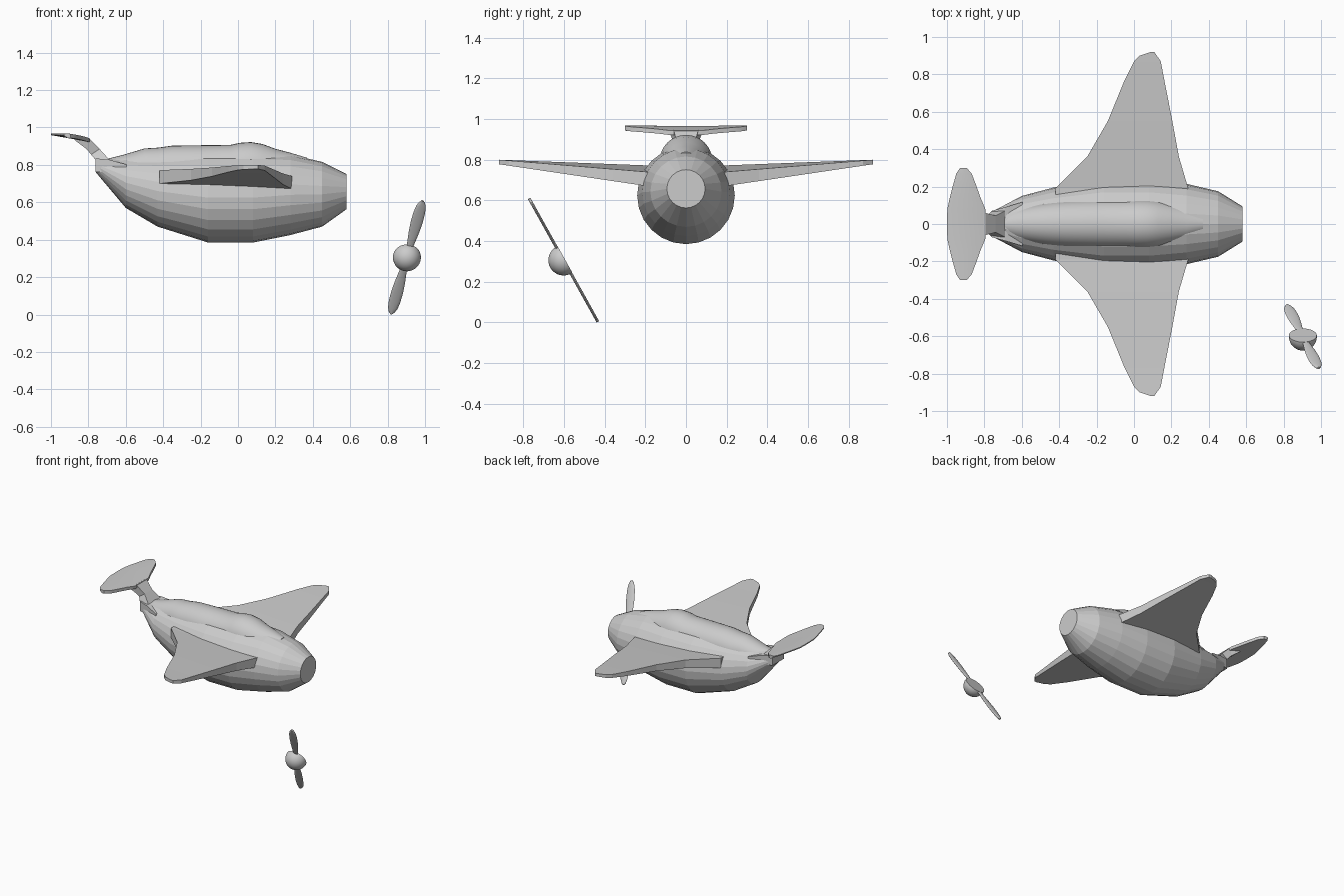
import bpy
import bmesh
import math
from mathutils import Vector, Matrix

cube = bpy.data.objects.get("Cube")
if cube:
    bpy.data.objects.remove(cube, do_unlink=True)

GREY = (0.6, 0.6, 0.6, 1.0)
mat = bpy.data.materials.new("plain grey")
mat.use_nodes = True
mat.diffuse_color = GREY
mat.node_tree.nodes["Principled BSDF"].inputs["Base Color"].default_value = GREY


def finish(name, bm, smooth=None):
    """Turn a bmesh into a named, coloured object."""
    bmesh.ops.recalc_face_normals(bm, faces=bm.faces)
    mesh = bpy.data.meshes.new(name)
    bm.to_mesh(mesh)
    bm.free()
    mesh.materials.append(mat)
    obj = bpy.data.objects.new(name, mesh)
    bpy.context.collection.objects.link(obj)
    if smooth:
        bpy.ops.object.select_all(action='DESELECT')
        obj.select_set(True)
        bpy.context.view_layer.objects.active = obj
        bpy.ops.object.shade_smooth_by_angle(angle=math.radians(smooth))
    return obj


def loft(name, rings, smooth=None):
    """Skin a row of equal-length point rings and cap both ends."""
    bm = bmesh.new()
    rows = [[bm.verts.new(p) for p in ring] for ring in rings]
    n = len(rows[0])
    for a, b in zip(rows, rows[1:]):
        for i in range(n):
            j = (i + 1) % n
            bm.faces.new((a[i], a[j], b[j], b[i]))
    bm.faces.new(rows[0])
    bm.faces.new(rows[-1])
    return finish(name, bm, smooth)


def ellipse(x, zc, ry, rz, n):
    return [(x, ry * math.cos(2 * math.pi * i / n), zc + rz * math.sin(2 * math.pi * i / n))
            for i in range(n)]


def box_ring(x, half_y, z0, z1, x_top=None):
    xt = x if x_top is None else x_top
    return [(x, -half_y, z0), (x, half_y, z0), (xt, half_y, z1), (xt, -half_y, z1)]


# Fuselage: x, centre z, half width, half height
hull = [(-0.76, 0.795, 0.065, 0.035), (-0.60, 0.705, 0.15, 0.135), (-0.43, 0.66, 0.195, 0.19),
        (-0.16, 0.625, 0.24, 0.24), (0.08, 0.625, 0.24, 0.24), (0.28, 0.64, 0.215, 0.215),
        (0.45, 0.643, 0.175, 0.173), (0.58, 0.657, 0.094, 0.094)]
loft("fuselage", [ellipse(*s, 24) for s in hull])

# Canopy hump along the back: x, half width, top z
hump = [(-0.70, 0.06, 0.832), (-0.62, 0.09, 0.852), (-0.50, 0.11, 0.888), (-0.43, 0.12, 0.892),
        (-0.35, 0.125, 0.903), (-0.20, 0.13, 0.905), (-0.04, 0.13, 0.907), (0.01, 0.13, 0.918),
        (0.07, 0.13, 0.922), (0.13, 0.125, 0.912), (0.20, 0.11, 0.886), (0.28, 0.09, 0.865),
        (0.37, 0.05, 0.838)]
loft("canopy", [ellipse(x, top - w, w, w, 32) for x, w, top in hump], smooth=50)

# Tail boom let into the rear of the fuselage
loft("tail_boom", [box_ring(-0.762, 0.07, 0.762, 0.835), box_ring(-0.69, 0.09, 0.765, 0.828),
                   box_ring(-0.595, 0.118, 0.767, 0.802)])

# Neck that rises to the tail plane
loft("tail_neck", [box_ring(-0.76, 0.07, 0.825, 0.83, -0.69),
                   box_ring(-0.785, 0.045, 0.855, 0.885, -0.74),
                   box_ring(-0.81, 0.06, 0.885, 0.945, -0.80),
                   box_ring(-0.87, 0.08, 0.93, 0.955)])

# Wings: y, rear x, front x
wing = [(0.12, -0.42, 0.29), (0.19, -0.42, 0.29), (0.36, -0.25, 0.24), (0.55, -0.14, 0.205),
        (0.77, -0.05, 0.162), (0.87, 0.0, 0.143), (0.90, 0.03, 0.122), (0.92, 0.09, 0.108)]


def wing_ring(side, y, rear, front):
    t = max(0.0, (y - 0.19) / 0.73)

    def mix(a, b):
        return a + (b - a) * t
    return [(rear, side * y, mix(0.70, 0.778)), (front, side * y, mix(0.67, 0.778)),
            (front, side * y, mix(0.74, 0.80)), (rear, side * y, mix(0.772, 0.80))]


for side, label in ((1, "left"), (-1, "right")):
    loft(label + "_wing", [wing_ring(side, *s) for s in wing])

# Tail plane: half outline of y, rear x, front x, mirrored across the middle
fluke = [(0.0, -1.0, -0.795), (0.08, -0.998, -0.795), (0.14, -0.985, -0.82),
         (0.21, -0.967, -0.845), (0.27, -0.95, -0.868), (0.30, -0.93, -0.895)]


def fluke_z(x):
    """Height of the tail plane, drooping towards its front edge."""
    return 0.963 - 0.9 * max(0.0, x + 0.97) ** 2


def fluke_ring(y, rear, front):
    mid = (rear + front) / 2
    return [(rear, y, fluke_z(rear) - 0.004), (mid, y, fluke_z(mid) - 0.017),
            (front, y, fluke_z(front) - 0.014), (front, y, fluke_z(front) + 0.008),
            (mid, y, fluke_z(mid) + 0.008), (rear, y, fluke_z(rear) + 0.004)]


span = [(-y, r, f) for y, r, f in reversed(fluke[1:])] + fluke
loft("tail_plane", [fluke_ring(*s) for s in span], smooth=30)

# Detached propeller: local z along the blades, local y along the shaft
blade_dir = Vector((0.085, -0.17, 0.305)).normalized()
shaft = Vector((0.0, -0.873, -0.487))
shaft = (shaft - blade_dir * shaft.dot(blade_dir)).normalized()
across = shaft.cross(blade_dir).normalized()
place = Matrix((across, shaft, blade_dir)).transposed().to_4x4()
place.translation = Vector((0.903, -0.602, 0.306))

# Blades: distance from hub, half width
blade = [(0.03, 0.014), (0.09, 0.02), (0.16, 0.028), (0.22, 0.032), (0.28, 0.031),
         (0.32, 0.026), (0.345, 0.016), (0.356, 0.006)]
for side, label in ((1, "upper"), (-1, "lower")):
    rings = [[place @ Vector((w * math.cos(a), 0.007 * math.sin(a), side * d))
              for a in (2 * math.pi * i / 12 for i in range(12))] for d, w in blade]
    loft("propeller_" + label + "_blade", rings, smooth=50)

# Hub: half a ball, flat at the back
bm = bmesh.new()
bmesh.ops.create_uvsphere(bm, u_segments=32, v_segments=16, radius=0.075)
cut = bmesh.ops.bisect_plane(bm, geom=bm.verts[:] + bm.edges[:] + bm.faces[:],
                             plane_co=(0, -0.008, 0), plane_no=(0, -1, 0), clear_outer=True)
rim = [e for e in cut["geom_cut"] if isinstance(e, bmesh.types.BMEdge)]
bmesh.ops.edgeloop_fill(bm, edges=rim)
bmesh.ops.transform(bm, matrix=place, verts=bm.verts)
finish("propeller_hub", bm, smooth=40)
